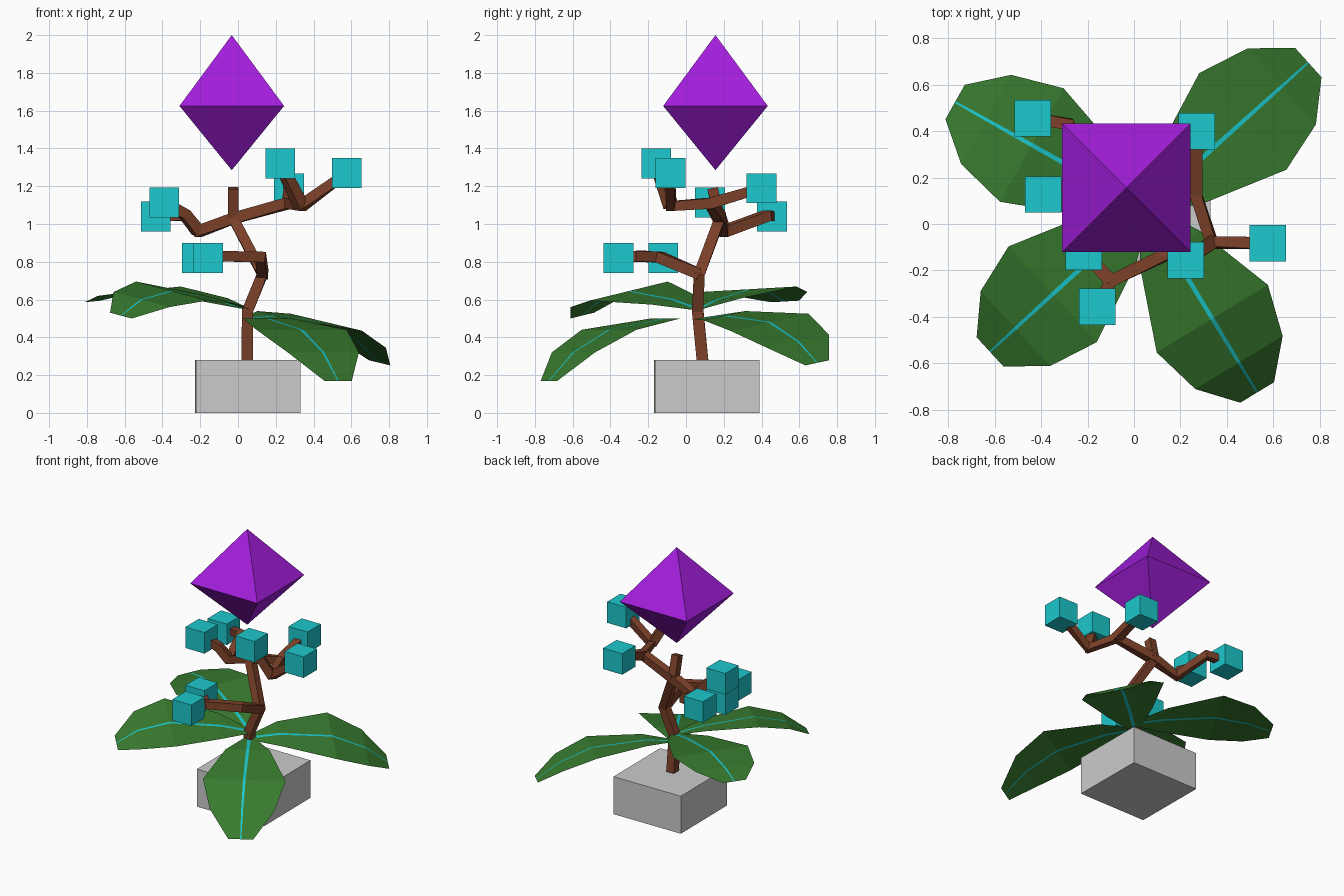
import bpy, bmesh, math
from mathutils import Vector

if "Cube" in bpy.data.objects:
    bpy.data.objects.remove(bpy.data.objects["Cube"])


def material(name, rgb):
    m = bpy.data.materials.new(name)
    m.diffuse_color = (*rgb, 1)
    m.use_nodes = True
    m.node_tree.nodes["Principled BSDF"].inputs["Base Color"].default_value = m.diffuse_color
    return m


CYAN = material("cyan", (0.012, 0.58, 0.61))
PURPLE = material("purple", (0.37, 0.013, 0.72))
BROWN = material("brown", (0.2, 0.052, 0.022))
GREEN = material("green", (0.04, 0.2, 0.028))


def finish(name, bm, mats=(), normals=True):
    if normals:
        bmesh.ops.recalc_face_normals(bm, faces=bm.faces)
    mesh = bpy.data.meshes.new(name)
    bm.to_mesh(mesh)
    bm.free()
    for m in mats:
        mesh.materials.append(m)
    ob = bpy.data.objects.new(name, mesh)
    bpy.context.collection.objects.link(ob)
    return ob


def box(name, center, size, mats=()):
    bm = bmesh.new()
    bmesh.ops.create_cube(bm, size=1)
    ob = finish(name, bm, mats)
    ob.location, ob.scale = center, size
    return ob


def limb(name, points, ref=(0, 0, 1), r0=0.03, r1=0.026):
    """Square tube swept along a path."""
    pts = [Vector(p) for p in points]
    n = len(pts)
    bm = bmesh.new()
    rings = []
    for i, p in enumerate(pts):
        d = Vector()
        if i > 0:
            d += (p - pts[i - 1]).normalized()
        if i < n - 1:
            d += (pts[i + 1] - p).normalized()
        d.normalize()
        u = d.cross(Vector(ref)).normalized()
        v = u.cross(d)
        r = r0 + (r1 - r0) * i / (n - 1)
        rings.append([bm.verts.new(p + r * (a * u + b * v))
                      for a, b in ((-1, -1), (1, -1), (1, 1), (-1, 1))])
    for a, b in zip(rings, rings[1:]):
        for k in range(4):
            j = (k + 1) % 4
            bm.faces.new((a[k], a[j], b[j], b[k]))
    bm.faces.new(rings[0])
    bm.faces.new(rings[-1])
    return finish(name, bm, [BROWN])


# leaf stations: distance along the rib, half width, half rib width
STATIONS = [(0, 0.03, 0.012), (0.2, 0.15, 0.011), (0.55, 0.28, 0.009),
            (0.77, 0.22, 0.007), (0.92, 0.085, 0.004)]


def leaf(name, tip, heights, roll):
    """Blade bent along its length, with the rib as the middle strip."""
    base = Vector((0.05, 0.065))
    d = Vector(tip) - base
    scale = d.length / 0.92
    d.normalize()
    side = Vector((-d.y, d.x))
    bm = bmesh.new()
    rows = []
    for (s, w, r), z in zip(STATIONS, heights):
        row = []
        for o in (-w, -r, r, w):
            p = base + d * s * scale + side * o
            row.append(bm.verts.new((p.x, p.y, z + roll * o)))
        rows.append(row)
    for a, b in zip(rows, rows[1:]):
        for k in range(3):
            f = bm.faces.new((a[k], b[k], b[k + 1], a[k + 1]))
            f.material_index = int(k == 1)
    bm.normal_update()
    if sum(f.normal.z for f in bm.faces) < 0:
        bmesh.ops.reverse_faces(bm, faces=bm.faces)
    return finish(name, bm, [GREEN, CYAN], normals=False)


# base block
base = box("base_block", (0.052, 0.11, 0.14), (0.553, 0.553, 0.28))
base.rotation_euler.z = math.radians(0.4)

# floating crystal
bm = bmesh.new()
ring = [bm.verts.new((-0.033 + 0.277 * a, 0.156 + 0.277 * b, 1.625))
        for a, b in ((-1, -1), (1, -1), (1, 1), (-1, 1))]
for z in (2.0, 1.285):
    apex = bm.verts.new((-0.033, 0.156, z))
    for k in range(4):
        bm.faces.new((ring[k], ring[(k + 1) % 4], apex))
finish("crystal", bm, [PURPLE])

# trunk
J, T = (0.13, 0.07, 0.735), (-0.025, 0.18, 1.03)
limb("trunk", [(0.05, 0.095, 0.2), (0.05, 0.062, 0.54), J, T, (-0.025, 0.14, 1.19)],
     ref=(0, 1, 0), r0=0.031, r1=0.028)

# branches and the cubes at their tips
A, B = (-0.435, 0.455, 1.04), (-0.39, 0.127, 1.114)
C, D = (-0.217, -0.12, 0.82), (-0.159, -0.357, 0.82)
E, F, G = (0.223, -0.157, 1.32), (0.27, 0.4, 1.19), (0.575, -0.082, 1.27)
R1, R2 = (0.265, 0.13, 1.11), (0.335, -0.08, 1.095)
L1, K, M = (-0.21, 0.2, 0.96), (0.12, -0.14, 0.825), (-0.1, -0.245, 0.83)
paths = [[T, R1, R2, G], [R1, F], [R2, E],
         [T, L1, (-0.28, 0.43, 1.045), A], [L1, (-0.28, 0.17, 1.05), B],
         [J, K, M, D], [M, C]]
for i, p in enumerate(paths):
    limb(f"branch_{i + 1}", p)
for i, c in enumerate((A, B, C, D, E, F, G)):
    box(f"tip_cube_{i + 1}", c, (0.157,) * 3, [CYAN])

# leaves
leaf("leaf_front_left", (-0.62, -0.55), (0.55, 0.6, 0.645, 0.6, 0.515), -0.18)
leaf("leaf_front_right", (0.53, -0.725), (0.5, 0.5, 0.44, 0.32, 0.17), 0)
leaf("leaf_back_right", (0.75, 0.695), (0.5, 0.515, 0.48, 0.38, 0.265), 0.16)
leaf("leaf_back_left", (-0.77, 0.525), (0.55, 0.6, 0.655, 0.63, 0.59), -0.05)
